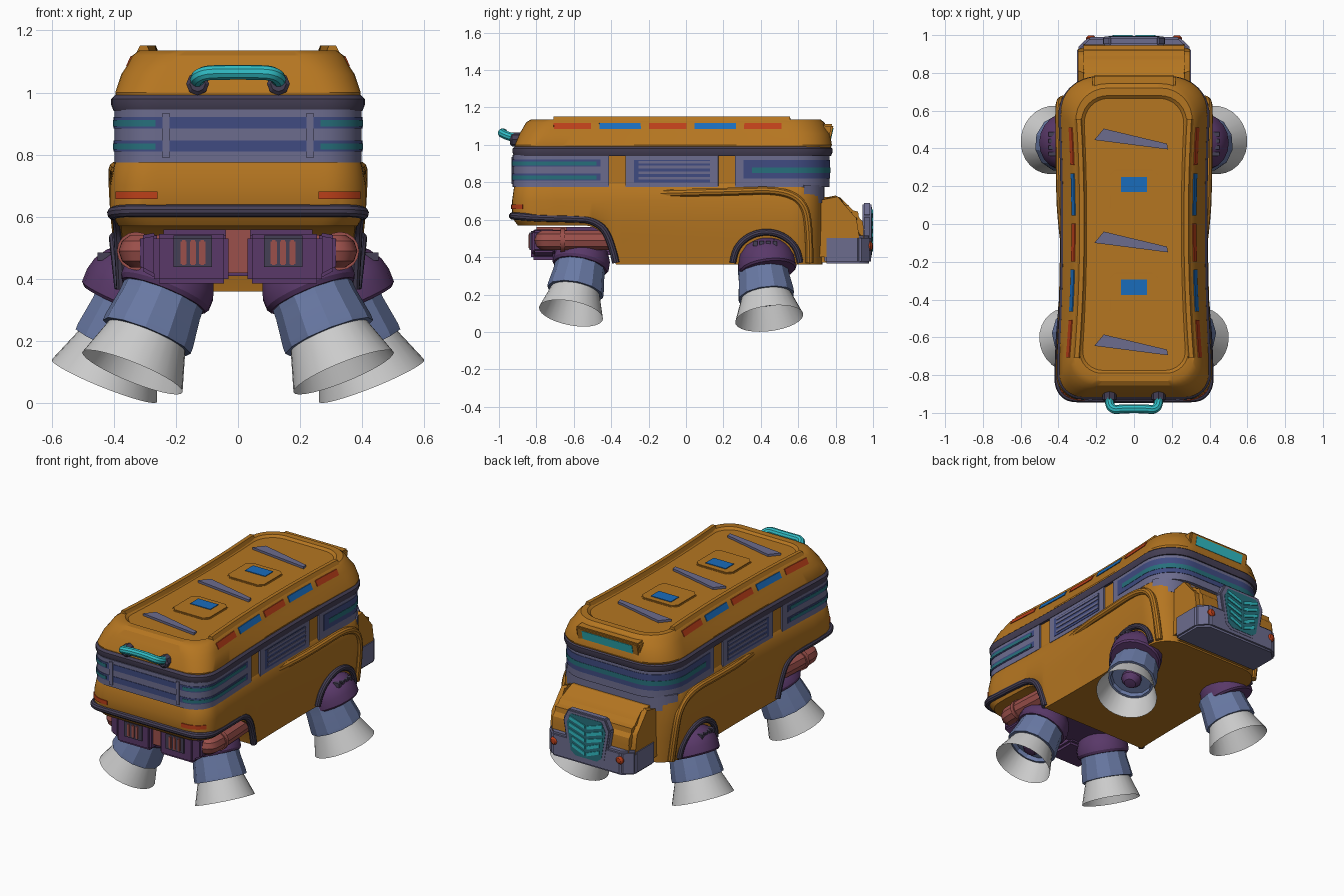
import bpy, bmesh, math
from mathutils import Matrix, Vector

if "Cube" in bpy.data.objects:
    bpy.data.objects.remove(bpy.data.objects["Cube"])

COL = dict(orange=(.46, .18, .015), slate=(.15, .15, .27), dark=(.06, .05, .09), purple=(.1, .04, .14),
           red=(.33, .08, .07), teal=(.03, .5, .55), blue=(.01, .15, .5), steel=(.14, .19, .37),
           glass=(.05, .07, .22), lamp=(.5, .05, .01), deep=(.02, .16, .2))
MAT = {}
for k, c in COL.items():
    MAT[k] = bpy.data.materials.new(k)
    MAT[k].diffuse_color = (*c, 1)


def finish(name, bm, mat=None, bevel=0):
    if bevel:
        bmesh.ops.bevel(bm, geom=bm.edges[:], offset=bevel, segments=2, affect='EDGES', clamp_overlap=True)
    bmesh.ops.recalc_face_normals(bm, faces=bm.faces)
    me = bpy.data.meshes.new(name)
    bm.to_mesh(me)
    bm.free()
    ob = bpy.data.objects.new(name, me)
    bpy.context.collection.objects.link(ob)
    if mat:
        me.materials.append(MAT[mat])
    return ob


def ring(hw, y0, y1, rb, rf):
    """Right half of the rounded, waisted plan outline, back to front (the upper roof is waisted more)."""
    def line(a, b, n):
        return [(a[0] + (b[0] - a[0]) * i / n, a[1] + (b[1] - a[1]) * i / n) for i in range(n)]
    p = line((0, y0), (hw - rb, y0), 12)
    p += [(hw - rb + rb * math.sin(a), y0 + rb - rb * math.cos(a)) for a in [i * math.pi / 16 for i in range(8)]]
    p += line((hw, y0 + rb), (hw, y1 - rf), 60)
    p += [(hw - rf + rf * math.cos(a), y1 - rf + rf * math.sin(a)) for a in [i * math.pi / 16 for i in range(8)]]
    p += line((hw - rf, y1), (0, y1), 8) + [(0, y1)]
    waist = .05 if hw > .375 else .09
    return [(x * (1 - waist * max(0, 1 - (y / .72) ** 2)), y) for x, y in p]


def full(r):
    return r + [(-x, y) for x, y in r[-2:0:-1]]


def raise_tail(y, z):
    """Lifts the underside behind the rear arch."""
    t = min(1, max(0, (-.38 - y) / .17))
    cut = .36 + .21 * math.sqrt(1 - (1 - t) ** 2)
    return cut + (z - .36) * (.62 - cut) / .26 if z < .62 else z


def loft(name, levels, mat):
    bm = bmesh.new()
    rows = []
    for z, *a in levels:
        rows.append([bm.verts.new((x, y, raise_tail(y, z))) for x, y in full(ring(*a))])
    n = len(rows[0])
    for a, b in zip(rows, rows[1:]):
        for i in range(n):
            bm.faces.new((a[i], a[(i + 1) % n], b[(i + 1) % n], b[i]))
    for r in (rows[0], rows[-1]):
        for i in range(n // 2):
            bm.faces.new(list(dict.fromkeys((r[i], r[i + 1], r[-i - 1], r[-i % n]))))
    return finish(name, bm, mat)


def strip(name, outline, prof, mat, keep=lambda x, y: True):
    """Sweeps a (offset, z) profile along the kept stretches of an outline."""
    pts = full(ring(*outline))
    n, m = len(pts), len(prof)
    bm = bmesh.new()
    rows = []
    for i, (x, y) in enumerate(pts):
        t = (Vector(pts[(i + 1) % n]) - Vector(pts[i - 1])).normalized()
        rows.append([bm.verts.new((x + t.y * o, y - t.x * o, z)) for o, z in prof] if keep(x, y) else None)
    for i in range(n):
        a, b, c = rows[i], rows[(i + 1) % n], rows[i - 1]
        if a and b:
            for j in range(m):
                bm.faces.new((a[j], a[(j + 1) % m], b[(j + 1) % m], b[j]))
        if a and (b is None) != (c is None):
            bm.faces.new(a)
    return finish(name, bm, mat)


def band(z0, z1, o):
    return [(-.01, z0), (o, z0), (o, z1), (-.01, z1)]


def prism(name, pts, axis, a, b, mat, bevel=0):
    bm = bmesh.new()
    put = dict(x=lambda u, v, w: (w, u, v), y=lambda u, v, w: (u, w, v), z=lambda u, v, w: (u, v, w))[axis]
    lo, hi = [[bm.verts.new(put(u, v, w)) for u, v in pts] for w in (a, b)]
    bm.faces.new(lo)
    bm.faces.new(hi)
    for i in range(len(pts)):
        j = (i + 1) % len(pts)
        bm.faces.new((lo[i], lo[j], hi[j], hi[i]))
    return finish(name, bm, mat, bevel)


def box(name, x0, x1, y0, y1, z0, z1, mat, bevel=0):
    return prism(name, [(x0, y0), (x1, y0), (x1, y1), (x0, y1)], 'z', z0, z1, mat, bevel)


def lathe(name, prof, n, M, mat=None):
    bm = bmesh.new()
    rows = [[bm.verts.new(M @ Vector((r * math.cos(a), r * math.sin(a), t)))
             for a in [2 * math.pi * i / n for i in range(n)]] for r, t in prof]
    for a, b in zip(rows, rows[1:]):
        for i in range(n):
            bm.faces.new((a[i], a[(i + 1) % n], b[(i + 1) % n], b[i]))
    bmesh.ops.remove_doubles(bm, verts=bm.verts, dist=1e-5)
    return finish(name, bm, mat)


def tube(name, pts, r, mat):
    cu = bpy.data.curves.new(name, 'CURVE')
    cu.dimensions, cu.bevel_depth, cu.bevel_resolution, cu.use_fill_caps = '3D', r, 3, True
    sp = cu.splines.new('NURBS')
    sp.points.add(len(pts) - 1)
    for p, q in zip(sp.points, pts):
        p.co = (*q, 1)
    sp.use_endpoint_u, sp.order_u, sp.resolution_u = True, 3, 6
    cu.materials.append(MAT[mat])
    ob = bpy.data.objects.new(name, cu)
    bpy.context.collection.objects.link(ob)
    bpy.ops.object.select_all(action='DESELECT')
    ob.select_set(True)
    bpy.context.view_layer.objects.active = ob
    bpy.ops.object.convert(target='MESH')


# Body shell, belt and roof
loft('lower_body', [(.36, .385, -.9, .73, .12, .16), (.5, .4, -.92, .73, .12, .16), (.6, .412, -.93, .73, .13, .16),
                    (.7, .412, -.93, .73, .13, .16), (.77, .398, -.92, .74, .12, .17), (.79, .385, -.912, .745, .12, .2),
                    (.96, .385, -.915, .76, .12, .2)], 'orange')
strip('roof_belt', (.39, -.91, .765, .12, .2), [(-.02, .94), (.01, .94), (.018, .96), (.018, .98), (.005, .992), (-.02, .992)], 'dark')
loft('roof', [(.96, .39, -.91, .765, .12, .2), (1.0, .395, -.915, .78, .12, .2), (1.06, .375, -.89, .77, .13, .2),
              (1.085, .358, -.875, .755, .13, .2), (1.12, .34, -.855, .74, .14, .2), (1.135, .32, -.83, .72, .14, .18),
              (1.135, .29, -.79, .68, .12, .15), (1.122, .275, -.775, .665, .11, .14)], 'orange')
strip('roof_rails', (.318, -.85, .75, .12, .15), [(-.04, 1.11), (-.025, 1.152), (-.002, 1.152), (.036, 1.075), (-.02, 1.07)],
      'orange', lambda x, y: -.73 < y < .57)
for i, (a, b) in enumerate([(-.71, -.5), (-.47, -.24), (-.22, .02), (.04, .28), (.31, .52)]):
    strip('roof_side_light', (.34, -.85, .75, .12, .15), [(-.02, 1.085), (.022, 1.085), (.006, 1.118), (-.02, 1.118)],
          'blue' if i % 2 else 'lamp', lambda x, y: a < y < b)

# Window frames, glass and slats
WIN = (.385, -.915, .755, .12, .2)
rear, mid, fore = (lambda x, y: y < -.4), (lambda x, y: -.33 < y < .19), (lambda x, y: y > .24)
for nm, k in (('rear', rear), ('middle', mid), ('front', fore)):
    strip(nm + '_window_frame', WIN, band(.775, .945, .012), 'slate', k)
for z in (.81, .885):
    strip('rear_window_slot', WIN, band(z, z + .036, .015), 'glass', lambda x, y: y < -.45)
    strip('rear_window_line', WIN, band(z + .006, z + .026, .017), 'deep', lambda x, y: y < -.47 and abs(x) > .26)
strip('rear_window_posts', WIN, band(.79, .935, .019), 'slate', lambda x, y: y < -.85 and .21 < abs(x) < .25)
strip('middle_window_glass', WIN, band(.8, .92, .015), 'glass', lambda x, y: -.29 < y < .15)
for z in (.815, .845, .875, .9):
    strip('middle_window_slat', WIN, band(z, z + .014, .019), 'slate', lambda x, y: -.27 < y < .13)
strip('windshield_glass', WIN, band(.82, .92, .015), 'glass', lambda x, y: y > .29)
strip('windshield_line', WIN, band(.85, .88, .017), 'deep', lambda x, y: y > .33)
strip('windshield_surround', (.4, -.93, .735, .13, .17), band(.69, .785, .006), 'slate', lambda x, y: y > .6)
strip('tail_light', (.412, -.93, .73, .13, .16), band(.657, .682, .005), 'lamp', lambda x, y: y < -.86 and abs(x) > .24)

# Trims along the rear edge, front arches and fenders
half = [(.372, -.375, .37), (.38, -.41, .53), (.385, -.5, .6), (.395, -.6, .605), (.402, -.8, .61),
        (.4, -.86, .615), (.36, -.92, .62), (.27, -.927, .62)]
tube('rear_edge_trim', half + [(-x, y, z) for x, y, z in half[::-1]], .02, 'dark')
for s in (-1, 1):
    arc = [math.pi * i / 10 for i in range(11)]
    tube('front_arch_trim', [(s * (.38 + .018 * math.sin(a)), .43 + .18 * math.cos(a), .37 + .165 * math.sin(a)) for a in arc], .018, 'dark')
    tube('fender_ridge', [(s * x, y, z) for x, y, z in [(.34, -.3, .735), (.385, 0, .745), (.392, .25, .75), (.395, .5, .76),
                                                       (.395, .63, .7), (.385, .66, .55), (.36, .66, .37)]], .022, 'orange')

# Nose: hood, bumper, lamps and grille
prism('hood', [(.6, .37), (.95, .37), (.955, .52), (.94, .62), (.9, .665), (.8, .695), (.73, .735), (.6, .735)],
      'x', -.297, .297, 'orange', .035)
prism('bumper', [(-.303, .74), (.303, .74), (.303, .93), (.24, .99), (-.24, .99), (-.303, .93)], 'z', .365, .515, 'slate', .012)
hexa = [(-.13, .69), (.13, .69), (.165, .62), (.13, .42), (.09, .39), (-.09, .39), (-.13, .42), (-.165, .62)]
prism('grille_frame', hexa, 'y', .945, .992, 'slate', .008)
prism('grille_inset', [(x * .82, .54 + (z - .54) * .85) for x, z in hexa], 'y', .95, .994, 'deep')
for s in (-1, 1):
    for k in range(5):
        z = .43 + .042 * k
        w = .095 if k < 2 else .115
        prism('grille_bar', [(s * .008, z), (s * w, z + .035), (s * w, z + .056), (s * .008, z + .021)], 'y', .97, 1.0, 'teal')
    lathe('nose_lamp', [(0, -.02), (.026, -.02), (.026, .012), (.015, .022), (0, .024)], 12,
          Matrix.Translation((s * .228, .975, .46)) @ Matrix.Rotation(-math.pi / 2, 4, 'X'), 'lamp')

# Sign above the windshield
prism('front_sign', [(.66, 1.02), (.77, 1.015), (.79, 1.11), (.69, 1.115)], 'x', -.22, .22, 'orange', .01)
prism('front_sign_glass', [(.75, 1.035), (.777, 1.035), (.789, 1.09), (.75, 1.09)], 'x', -.175, .175, 'teal')

# Roof fins and hatches
for dy in (0, -.545, -1.09):
    prism('roof_fin', [(-.21, .445 + dy), (-.16, .505 + dy), (.175, .425 + dy), (.18, .395 + dy)], 'z', 1.11, 1.136, 'slate')
for y in (.17, -.375):
    c = [(sx * a, y + sy * b) for sx, sy, o in ((1, 1, 0), (-1, 1, 1), (-1, -1, 0), (1, -1, 1))
         for a, b in ([(.13, .09), (.1, .12)], [(.1, .12), (.13, .09)])[o]]
    prism('roof_hatch', c, 'z', 1.11, 1.13, 'orange', .006)
    box('hatch_window', -.07, .07, y, y + .08, 1.115, 1.134, 'blue')

# Rear handle
tube('rear_handle', [(-.13, -.87, 1.025), (-.135, -.95, 1.045), (-.11, -.985, 1.063), (-.06, -.978, 1.065),
                     (.06, -.978, 1.065), (.11, -.985, 1.063), (.135, -.95, 1.045), (.13, -.87, 1.025)], .024, 'teal')
for s in (-1, 1):
    lathe('handle_socket', [(0, 0), (.037, 0), (.037, .06), (.025, .07), (0, .07)], 8,
          Matrix.Translation((s * .13, -.87, 1.028)) @ Matrix.Rotation(math.pi / 2, 4, 'X'), 'dark')

# Thrusters: bell, skirt, collar and joint
for s in (-1, 1):
    for nm, rim, up, r in (('front', (.43, .445, .072), (-.37, -.12, .92), .183), ('rear', (.34, -.615, .1), (-.37, .18, .91), .174)):
        tilt = Vector((s * up[0], up[1], up[2])).to_track_quat('Z', 'Y').to_matrix().to_4x4()
        M = Matrix.Translation((s * rim[0], rim[1], rim[2])) @ tilt
        lathe(nm + '_bell', [(r, 0), (.122, .16)], 28, M)
        lathe(nm + '_nozzle', [(0, .09), (.035, .095), (.06, .13), (.06, .16)], 12, M, 'purple')
        lathe(nm + '_skirt', [(0, .15), (.12, .15), (.125, .125), (.152, .125), (.152, .145), (.138, .24), (.136, .3), (0, .3)], 12, M, 'steel')
        dome = [(0, .27), (.145, .27), (.154, .285), (.154, .32), (.135, .37), (.09, .42), (0, .44)]
        if nm == 'front':
            M = Matrix.Translation((s * .358, .437, .335)) @ tilt
            dome = [(0, -.01), (.146, -.01), (.155, .0), (.155, .045), (.145, .085), (.12, .125), (.07, .16), (0, .17)]
        lathe(nm + '_joint', dome, 20, M, 'purple')
    for y in (.37, .405, .44, .475):
        box('joint_vent', s * .41, s * .453, y - .011, y + .011, .46, .485, 'dark')

    # Rear engine block with vents and exhaust pipe
    box('engine_block', s * .03, s * .27, -.83, -.62, .385, .545, 'purple', .015)
    prism('pipe_mount', [(s * .26, .40), (s * .315, .43), (s * .315, .54), (s * .26, .55)], 'y', -.82, -.7, 'purple', .01)
    box('vent_frame', s * .075, s * .215, -.837, -.8, .43, .54, 'dark', .008)
    for x in (.115, .145, .175):
        box('vent_bar', s * (x - .01), s * (x + .01), -.843, -.82, .445, .525, 'red', .004)
    tube('exhaust_pipe', [(s * .22, -.755, .49), (s * .31, -.755, .49), (s * .328, -.755, .49), (s * .33, -.68, .49),
                          (s * .325, -.55, .49), (s * .315, -.38, .49)], .055, 'red')
    lathe('pipe_ring', [(.05, -.012), (.062, -.012), (.062, .012), (.05, .012)], 16,
          Matrix.Translation((s * .328, -.66, .49)) @ Matrix.Rotation(math.pi / 2, 4, 'X'), 'red')
box('engine_core', -.04, .04, -.8, -.62, .42, .56, 'red')
box('engine_bridge', -.26, .26, -.66, -.38, .41, .56, 'purple', .02)

# Smooth shading with sharp edges kept
bpy.ops.object.select_all(action='SELECT')
bpy.context.view_layer.objects.active = bpy.context.scene.objects[0]
bpy.ops.object.shade_smooth_by_angle(angle=math.radians(28))

for m in bpy.data.materials:
    if m.users and not m.is_grease_pencil:
        m.use_nodes = True
        m.node_tree.nodes["Principled BSDF"].inputs["Base Color"].default_value = m.diffuse_color
